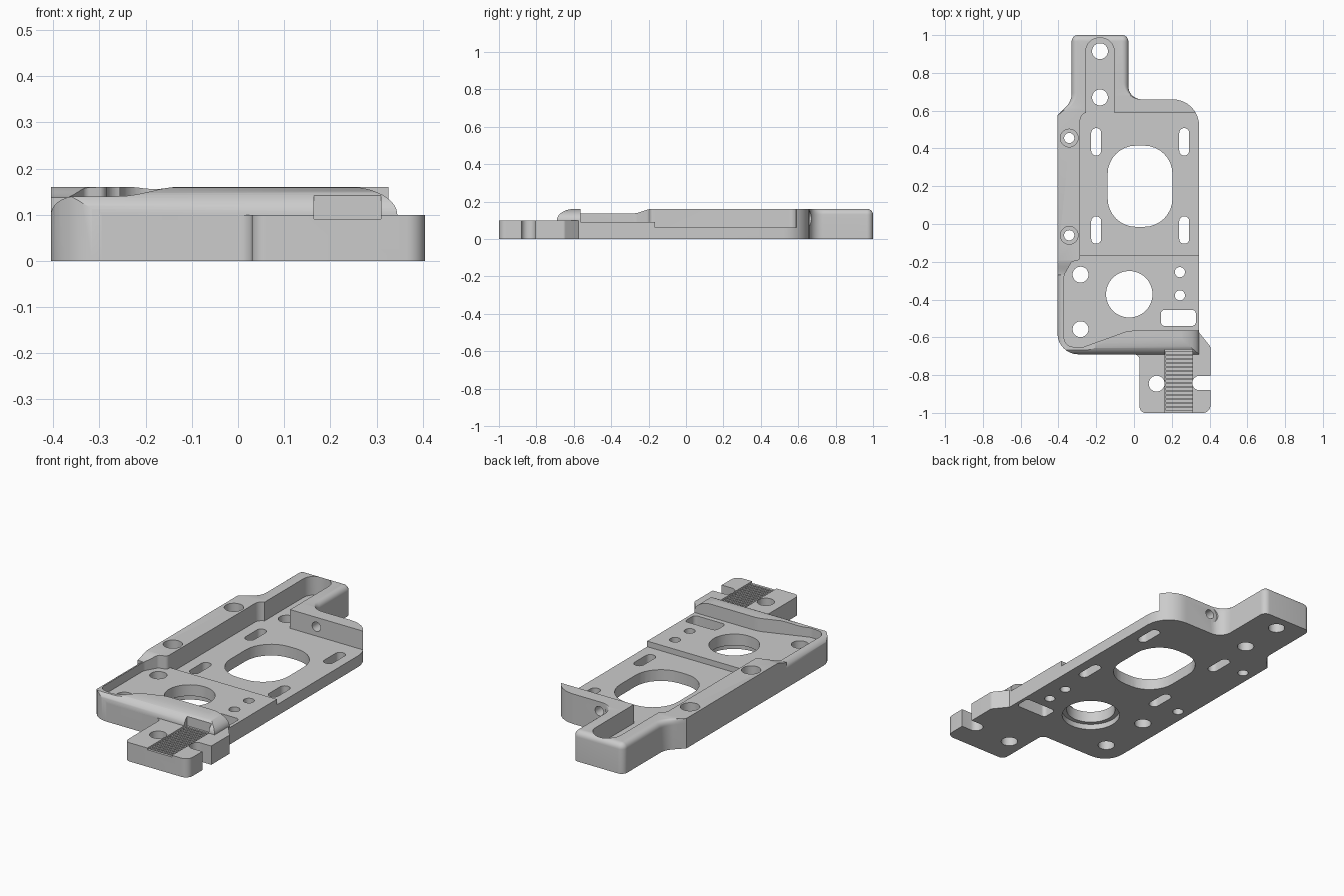
import bpy, bmesh, math
from mathutils import Vector

cube = bpy.data.objects.get("Cube")
if cube:
    bpy.data.objects.remove(cube)

grey = bpy.data.materials.new("light_grey")
grey.use_nodes = True
grey.diffuse_color = (0.6, 0.6, 0.6, 1)
grey.node_tree.nodes["Principled BSDF"].inputs["Base Color"].default_value = grey.diffuse_color


def rounded(points, steps=8):
    """Polygon from (x, y, radius) corners, with each corner rounded."""
    out = []
    n = len(points)
    for i, (x, y, r) in enumerate(points):
        p = Vector((x, y))
        if r == 0:
            out.append(p)
            continue
        a = (Vector(points[i - 1][:2]) - p).normalized()
        b = (Vector(points[(i + 1) % n][:2]) - p).normalized()
        half = a.angle(b) / 2
        centre = p + (a + b).normalized() * (r / math.sin(half))
        start = p + a * (r / math.tan(half)) - centre
        end = p + b * (r / math.tan(half)) - centre
        turn = math.atan2(start.x * end.y - start.y * end.x, start.dot(end))
        for k in range(steps + 1):
            t = turn * k / steps
            out.append(centre + Vector((start.x * math.cos(t) - start.y * math.sin(t),
                                        start.x * math.sin(t) + start.y * math.cos(t))))
    return out


def box(cx, cy, w, h, r=0.0):
    return rounded([(cx + sx * w / 2, cy + sy * h / 2, r)
                    for sx, sy in ((-1, -1), (1, -1), (1, 1), (-1, 1))])


def arc(cx, cy, rx, ry, start, end, n=14):
    """Elliptical arc between two angles in degrees."""
    angles = [math.radians(start + (end - start) * k / n) for k in range(n + 1)]
    return [(cx + rx * math.cos(t), cy + ry * math.sin(t)) for t in angles]


def circle(cx, cy, r, n=40):
    return arc(cx, cy, r, r, 0, 360, n)[:-1]


def ease(x0, z0, x1, z1, n=8):
    return [(x0 + (x1 - x0) * k / n, z0 + (z1 - z0) * (1 - math.cos(math.pi * k / n)) / 2)
            for k in range(n + 1)]


def loft(name, layers, axis="z"):
    """Closed solid through matching (outline, distance) layers along an axis."""
    place = {"z": lambda p, d: (p[0], p[1], d),
             "y": lambda p, d: (p[0], d, p[1]),
             "x": lambda p, d: (d, p[0], p[1])}[axis]
    bm = bmesh.new()
    rings = [[bm.verts.new(place(p, d)) for p in outline] for outline, d in layers]
    bm.faces.new(rings[0])
    bm.faces.new(rings[-1])
    for low, high in zip(rings, rings[1:]):
        for i in range(len(low)):
            bm.faces.new((low[i - 1], low[i], high[i], high[i - 1]))
    bmesh.ops.recalc_face_normals(bm, faces=bm.faces)
    bmesh.ops.triangulate(bm, faces=bm.faces)
    mesh = bpy.data.meshes.new(name)
    bm.to_mesh(mesh)
    bm.free()
    obj = bpy.data.objects.new(name, mesh)
    bpy.context.scene.collection.objects.link(obj)
    return obj


TOP = 0.16
helpers = []


def body_outline(d):
    """Plate outline with the tail drawn in by d."""
    corner = 0.033 - d
    return rounded([
        (-0.405, -0.69, 0.11), (0.345, -0.69, 0), (0.345, 0.66, 0.14), (-0.03 - d, 0.66, 0.07 + d),
        (-0.03 - d, 1.0 - d, corner), (-0.33 + d, 1.0 - d, corner), (-0.33 + d, 0.65, 0.1),
        (-0.405, 0.575, 0)])


# Main body, with the top edges of the tail rounded over
layers = [(body_outline(0), 0)]
for inset, z in arc(0, TOP - 0.03, 0.03, 0.03, 0, 90, 6):
    layers.append((body_outline(0.03 - inset), z))
body = loft("mounting_plate", layers)


def combine(other, operation):
    mod = body.modifiers.new(other.name, "BOOLEAN")
    mod.operation = operation
    mod.solver = "EXACT"
    mod.object = other
    other.hide_render = True
    helpers.append(other)


def cut(name, profile, lo=-0.1, hi=0.4, axis="z"):
    combine(loft(name, [(profile, lo), (profile, hi)], axis), "DIFFERENCE")


# Rounded shape of the front lip
cut("lip_front_round", arc(-0.60, 0.10, 0.09, 0.06, 180, 90) + [(-0.60, 0.3), (-0.8, 0.3), (-0.8, 0.1)],
    -0.6, 0.6, "x")
cut("lip_end_round", arc(-0.35, 0.10, 0.055, 0.04, 180, 90) + ease(-0.26, 0.14, -0.12, TOP + 0.001)
    + arc(0.235, 0.10, 0.11, 0.061, 90, 0) + [(0.5, 0.1), (0.5, 0.3), (-0.5, 0.3), (-0.5, 0.1)],
    -0.8, -0.27, "y")
cut("wall_ramp", ease(-0.28, 0.137, -0.18, TOP + 0.001) + [(-0.18, 0.3), (-0.28, 0.3)], -0.5, -0.25, "x")

# Pockets
cut("main_pocket", rounded([(-0.285, -0.165, 0), (0.6, -0.165, 0), (0.6, 0.59, 0), (-0.285, 0.59, 0.04)]), 0.06)
cut("tail_pocket", box(-0.18, 0.735, 0.15, 0.5, 0.07), 0.06)
cut("front_pocket", rounded([
    (0.6, -0.565, 0), (0.6, -0.1, 0), (-0.285, -0.1, 0), (-0.285, -0.19, 0.02), (-0.33, -0.2, 0.02),
    (-0.37, -0.27, 0.05), (-0.37, -0.645, 0.05), (-0.28, -0.655, 0.05), (-0.03, -0.565, 0.15)]), 0.09)

# Front tab
tab = rounded([
    (0.03, -1.0, 0.03), (0.405, -1.0, 0.04), (0.405, -0.65, 0.02), (0.345, -0.575, 0), (0.3, -0.62, 0),
    (-0.05, -0.62, 0), (-0.05, -0.69, 0), (0.03, -0.69, 0.03)])
combine(loft("front_tab", [(tab, 0), (tab, 0.10)]), "UNION")

# Large openings
cut("oval_opening", box(0.032, 0.2, 0.343, 0.43, 0.15))
cut("round_opening", circle(-0.025, -0.372, 0.123, 64))
cut("round_opening_step", circle(-0.025, -0.372, 0.146, 64), -0.1, 0.03)
cut("belt_slot", box(0.235, -0.497, 0.185, 0.085, 0.02))

# Round holes
for x, y, r in ((-0.18, 0.915, 0.042), (-0.18, 0.67, 0.042), (-0.283, -0.268, 0.042),
                (-0.283, -0.557, 0.042), (0.12, -0.845, 0.042),
                (0.243, -0.255, 0.027), (0.243, -0.378, 0.027)):
    cut("round_hole", circle(x, y, r))

# Long adjusting slots
for x in (-0.2, 0.266):
    for y in (-0.032, 0.435):
        cut("long_slot", box(x, y, 0.053, 0.145, 0.026))

# Stepped screw holes in the side wall
for y in (-0.06, 0.455):
    cut("screw_hole", circle(-0.343, y, 0.027))
    cut("screw_head_recess", circle(-0.343, y, 0.047), 0.08)

# Cross hole through the back wall
cut("cross_hole", circle(0.05, 0.11, 0.025), 0.5, 0.75, "y")
cut("cross_hole_face", circle(0.05, 0.11, 0.046), 0.661, 0.75, "y")

# Open notch and toothed belt groove in the tab
cut("side_notch", box(0.41, -0.842, 0.2, 0.076, 0.036))
cut("belt_groove", box(0.2375, -0.84, 0.145, 0.35), 0.091)
for k in range(15):
    cut("tooth_gap", box(0.2375, -0.98 + 0.0213 * k, 0.144, 0.011), 0.083, 0.12)

# Bake the cuts and remove the helpers
depsgraph = bpy.context.evaluated_depsgraph_get()
final = bpy.data.meshes.new_from_object(body.evaluated_get(depsgraph))
body.modifiers.clear()
body.data = final
for helper in helpers:
    bpy.data.objects.remove(helper)
final.materials.clear()
final.materials.append(grey)

bpy.ops.object.select_all(action="DESELECT")
body.select_set(True)
bpy.context.view_layer.objects.active = body
bpy.ops.object.shade_smooth_by_angle(angle=math.radians(30))
